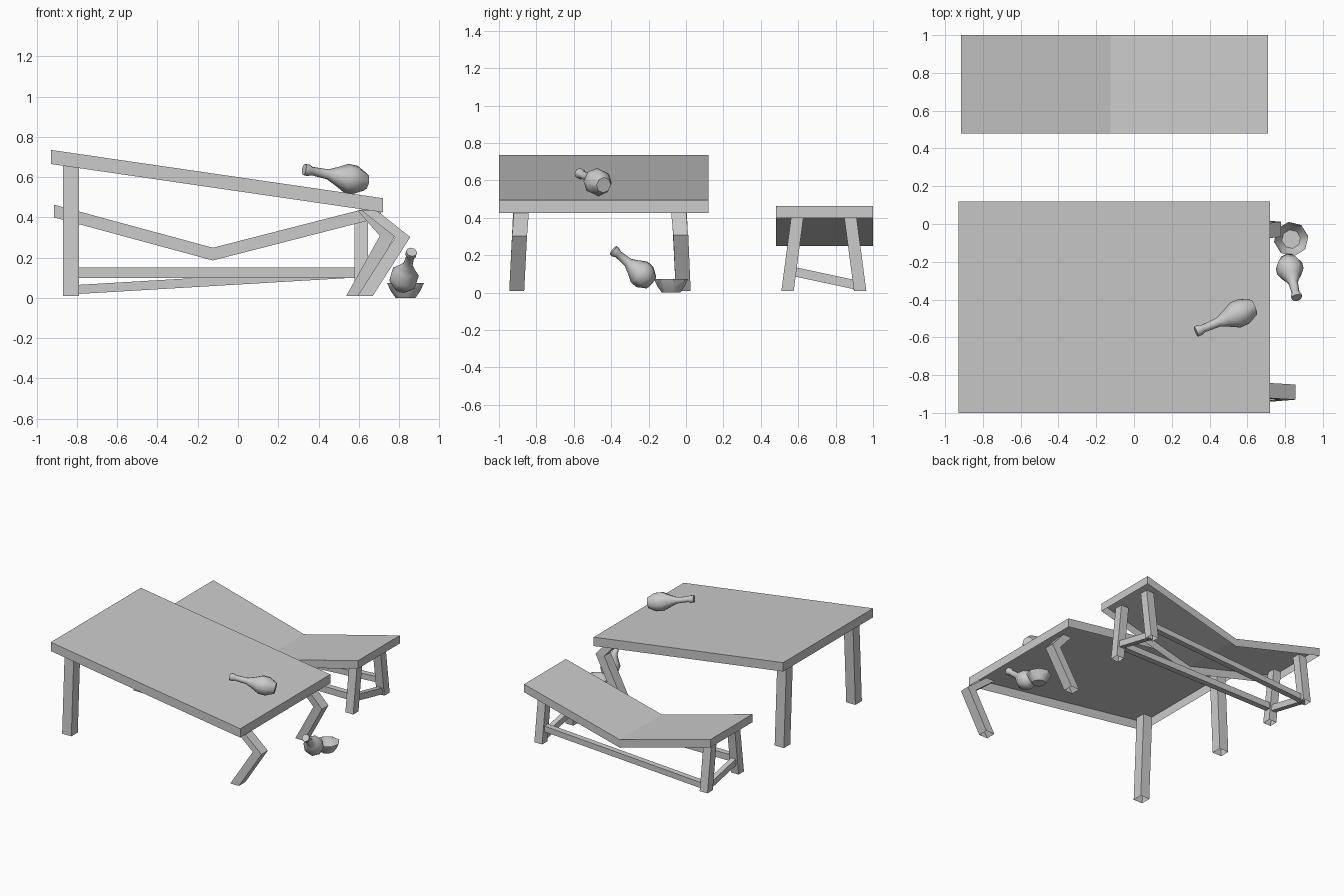
import bpy, bmesh, math
from mathutils import Vector

cube = bpy.data.objects.get("Cube")
if cube:
    bpy.data.objects.remove(cube)

grey = bpy.data.materials.new("plain_grey")
grey.use_nodes = True
colour = (0.6, 0.6, 0.6, 1)
grey.diffuse_color = colour
grey.node_tree.nodes["Principled BSDF"].inputs["Base Color"].default_value = colour


def loft(name, rings, start=True, end=True, skip=(), smooth=None):
    """Skin a row of equal rings; caps and single sides can be left open."""
    bm = bmesh.new()
    rows = [[bm.verts.new(p) for p in ring] for ring in rings]
    n = len(rows[0])
    for a, b in zip(rows, rows[1:]):
        for i in range(n):
            if i not in skip:
                j = (i + 1) % n
                bm.faces.new((a[i], a[j], b[j], b[i]))
    if start:
        bm.faces.new(rows[0])
    if end:
        bm.faces.new(rows[-1])
    bmesh.ops.recalc_face_normals(bm, faces=bm.faces)
    mesh = bpy.data.meshes.new(name)
    bm.to_mesh(mesh)
    bm.free()
    mesh.materials.append(grey)
    obj = bpy.data.objects.new(name, mesh)
    bpy.context.collection.objects.link(obj)
    if smooth:
        bpy.ops.object.select_all(action='DESELECT')
        obj.select_set(True)
        bpy.context.view_layer.objects.active = obj
        bpy.ops.object.shade_smooth_by_angle(angle=math.radians(smooth))
    return obj


def slab(name, line, thick, y0, y1):
    """Board following a top line of (x, z), open underneath."""
    rings = [[(x, y0, z), (x, y1, z), (x, y1, z - thick), (x, y0, z - thick)]
             for x, z in line]
    return loft(name, rings, skip=(2,))


def leg(name, centres, wx, wy):
    """Post through level rectangles from foot to top, open at the foot."""
    rings = [[(x + sx * wx / 2, y + sy * wy / 2, z)
              for sx, sy in ((-1, -1), (1, -1), (1, 1), (-1, 1))]
             for x, y, z in centres]
    return loft(name, rings, start=False)


def rail(name, a, b, width, height):
    """Bar between two points with upright ends."""
    a, b = Vector(a), Vector(b)
    side = (b - a).cross(Vector((0, 0, 1))).normalized() * width / 2
    up = Vector((0, 0, height / 2))
    rings = [[p - side - up, p + side - up, p + side + up, p - side + up] for p in (a, b)]
    return loft(name, rings)


def bottle(name, base, mouth, profile, sides=8):
    """Turned bottle lying along the line from base to mouth."""
    base, mouth = Vector(base), Vector(mouth)
    axis = mouth - base
    turn = axis.to_track_quat('Z', 'Y')
    rings = []
    for t, r in profile:
        rings.append([base + axis * t + turn @ Vector((r * math.cos(k), r * math.sin(k), 0))
                      for k in (math.tau * i / sides for i in range(sides))])
    return loft(name, rings, smooth=60)


# Table
slab("table_top", [(-0.93, 0.735), (0.72, 0.495)], 0.07, -1.0, 0.12)
leg("table_left_front_leg", [(-0.83, -0.905, 0.01), (-0.83, -0.872, 0.68)], 0.08, 0.08)
leg("table_left_back_leg", [(-0.83, -0.015, 0.01), (-0.83, -0.048, 0.68)], 0.08, 0.08)
# Broken legs bent at the knee
leg("broken_front_leg", [(0.632, -0.905, 0.01), (0.818, -0.89, 0.302), (0.65, -0.88, 0.435)],
    0.075, 0.08)
leg("broken_back_leg", [(0.575, -0.015, 0.01), (0.742, -0.028, 0.308), (0.63, -0.04, 0.435)],
    0.075, 0.08)

# Bench with a sagging seat
slab("bench_seat", [(-0.915, 0.463), (-0.125, 0.249), (0.71, 0.463)], 0.063, 0.48, 1.0)
middle = 0.737
for side, x in (("left", 0.612), ("right", -0.828)):
    for end, s in (("front", -1), ("back", 1)):
        leg(f"bench_{side}_{end}_leg",
            [(x, middle + s * 0.194, 0.01), (x, middle + s * 0.141, 0.41)], 0.068, 0.066)
    rail(f"bench_{side}_end_rail", (x, 0.565, 0.115), (x, 0.915, 0.04), 0.04, 0.05)
rail("bench_front_rail", (-0.828, 0.56, 0.125), (0.612, 0.56, 0.125), 0.045, 0.05)
rail("bench_back_rail", (-0.828, 0.915, 0.04), (0.612, 0.915, 0.125), 0.045, 0.045)

# Bottles
shape = [(0, 0.042), (0.17, 0.071), (0.32, 0.072), (0.48, 0.045), (0.62, 0.025),
         (0.87, 0.021), (0.93, 0.029), (1, 0.028)]
bottle("bottle_on_table", (0.635, -0.44, 0.575), (0.328, -0.57, 0.638), shape)
bottle("bottle_on_floor", (0.812, -0.185, 0.055), (0.862, -0.39, 0.228), shape)

# Bowl on the floor
bowl = [[(0.832 + r * math.cos(k), -0.08 + r * math.sin(k), z)
         for k in (math.tau * (i + 0.2) / 8 for i in range(8))]
        for r, z in ((0.05, 0.0), (0.075, 0.035), (0.092, 0.073))]
loft("bowl", bowl, end=False, smooth=40)
